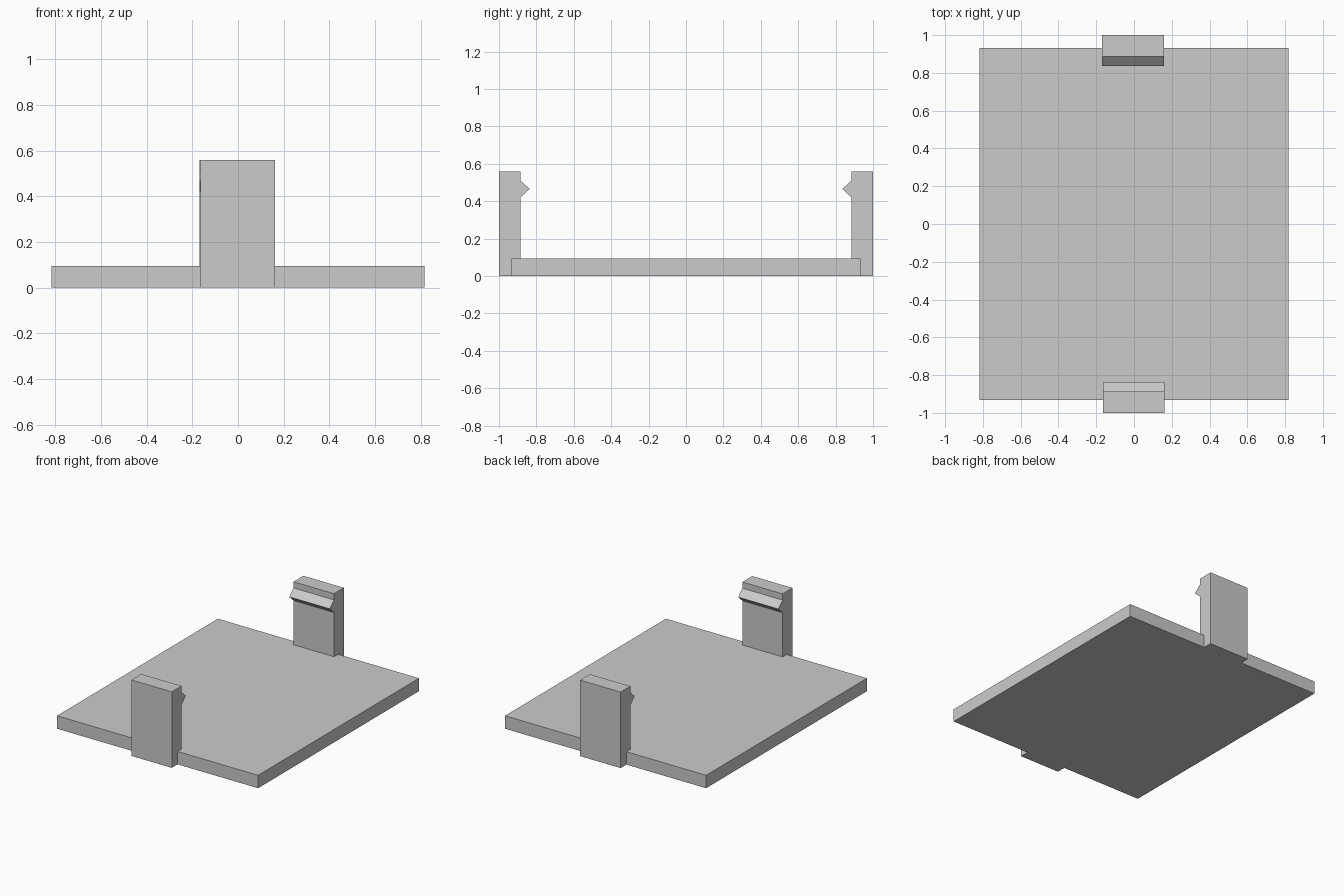
import bpy
import bmesh

cube = bpy.data.objects.get("Cube")
if cube:
    bpy.data.objects.remove(cube, do_unlink=True)

grey = bpy.data.materials.new("light_grey")
grey.use_nodes = True
colour = (0.6, 0.6, 0.6, 1)
grey.diffuse_color = colour
grey.node_tree.nodes["Principled BSDF"].inputs["Base Color"].default_value = colour


def extrude_profile(name, profile, x_min, x_max):
    """Sweep a closed (y, z) outline along x."""
    bm = bmesh.new()
    face = bm.faces.new([bm.verts.new((x_min, y, z)) for y, z in profile])
    swept = bmesh.ops.extrude_face_region(bm, geom=[face])["geom"]
    verts = [v for v in swept if isinstance(v, bmesh.types.BMVert)]
    bmesh.ops.translate(bm, vec=(x_max - x_min, 0, 0), verts=verts)
    bmesh.ops.recalc_face_normals(bm, faces=bm.faces)
    mesh = bpy.data.meshes.new(name)
    bm.to_mesh(mesh)
    bm.free()
    mesh.materials.append(grey)
    obj = bpy.data.objects.new(name, mesh)
    bpy.context.collection.objects.link(obj)
    return obj


# Flat base plate
extrude_profile("base_plate",
                [(-0.933, 0), (0.933, 0), (0.933, 0.095), (-0.933, 0.095)],
                -0.817, 0.817)

# Upright clip with a pointed catch on its inner side
clip = [(-1, 0), (-0.886, 0), (-0.886, 0.42), (-0.836, 0.466),
        (-0.886, 0.512), (-0.886, 0.558), (-1, 0.558)]
extrude_profile("front_clip", clip, -0.165, 0.162)
extrude_profile("back_clip", [(-y, z) for y, z in clip], -0.169, 0.16)
